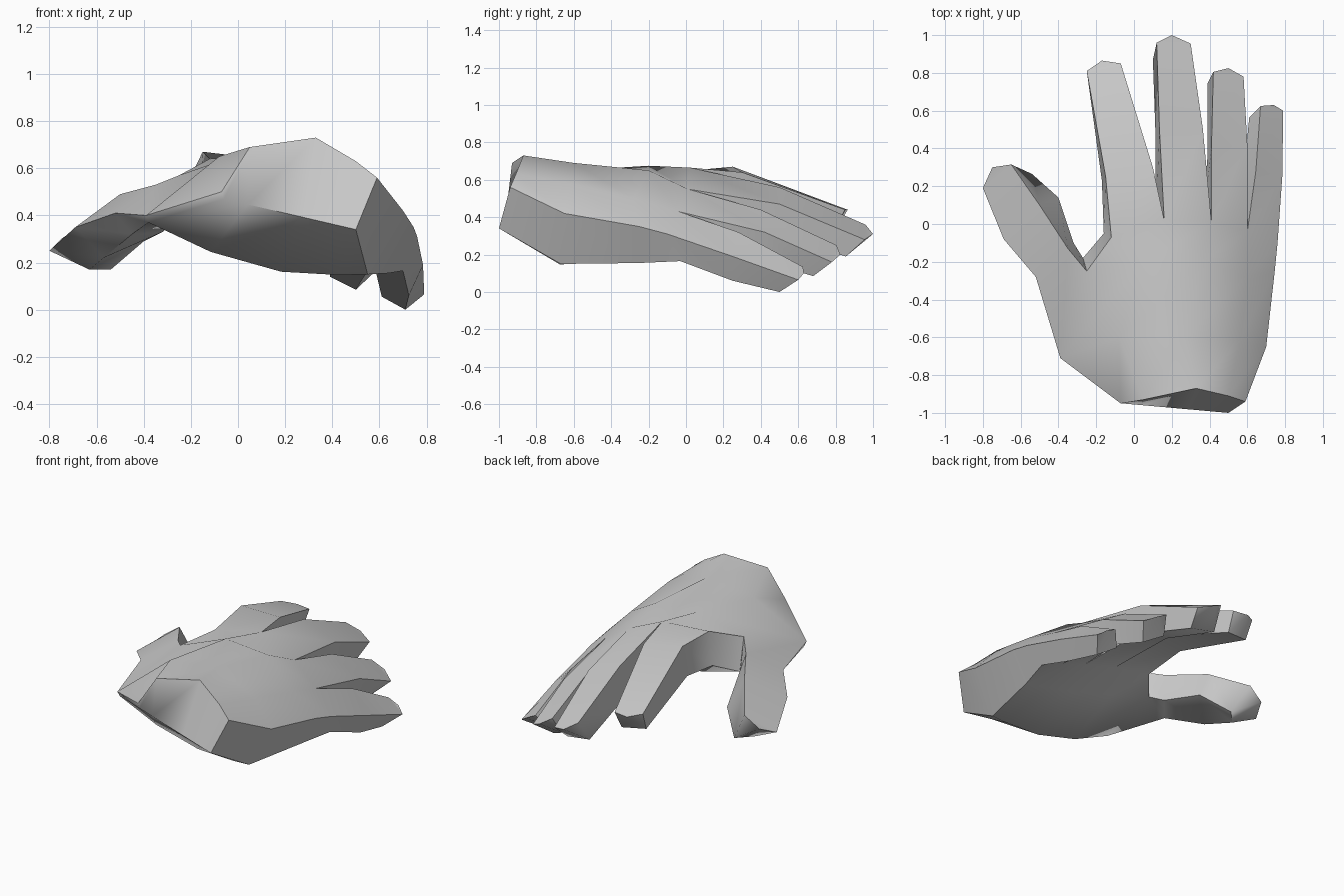
import bpy, bmesh, math
from mathutils import Vector

cube = bpy.data.objects.get("Cube")
if cube:
    bpy.data.objects.remove(cube, do_unlink=True)

# Single flat colour
grey = bpy.data.materials.new("plain_grey")
grey.use_nodes = True
colour = (.6, .6, .6, 1)
grey.diffuse_color = colour
grey.node_tree.nodes["Principled BSDF"].inputs["Base Color"].default_value = colour

bm = bmesh.new()


def ring_from_profile(back, palm_left, palm_right, sag=0):
    """Cross-section: a curved back line above a palm line that bows down by sag."""
    back = [Vector(p) for p in back]
    palm_left, palm_right = Vector(palm_left), Vector(palm_right)
    palm = []
    for p in back:
        along = (p.x - back[0].x) / (back[-1].x - back[0].x)
        bow = Vector((0, 0, -sag * math.sin(math.pi * along)))
        palm.append(palm_left.lerp(palm_right, along) + bow)
    return [bm.verts.new(p) for p in back], [bm.verts.new(p) for p in palm]


def section(left, right, drop_left, drop_right):
    """Four-cornered finger section, each underside corner dropped from its top corner."""
    left, right = Vector(left), Vector(right)
    corners = (left, right, right + Vector(drop_right), left + Vector(drop_left))
    return [bm.verts.new(c) for c in corners]


def bridge(first, second):
    count = len(first)
    for i in range(count):
        j = (i + 1) % count
        bm.faces.new((first[i], first[j], second[j], second[i]))


def digit(base, sections, tip):
    """Extrude a finger from four base vertices through its sections to a pointed tip."""
    previous = base
    for values in sections:
        current = section(*values)
        bridge(previous, current)
        previous = current
    point = bm.verts.new(tip)
    for i in range(len(previous)):
        bm.faces.new((previous[i], previous[(i + 1) % len(previous)], point))


# Palm cross-sections, from the wrist to the knuckles
wrist = ring_from_profile(
    [(-.07, -.95, .5), (.05, -.93, .69), (.33, -.87, .73), (.5, -.91, .63), (.59, -.94, .56)],
    (-.06, -.95, .47), (.5, -1, .34))
heel = ring_from_profile(
    [(-.39, -.71, .4), (-.08, -.6, .65), (.27, -.6, .69), (.56, -.62, .58), (.7, -.65, .42)],
    (-.38, -.7, .37), (.55, -.67, .15), sag=.08)
middle = ring_from_profile(
    [(-.25, -.25, .57), (.05, -.2, .675), (.36, -.2, .65), (.6, -.28, .5), (.745, -.25, .35)],
    (-.27, -.18, .37), (.64, -.25, .155), sag=.02)
knuckles = ring_from_profile(
    [(-.12, -.07, .64), (.16, .02, .665), (.41, .01, .55), (.6, -.04, .43), (.76, -.1, .31)],
    (-.16, -.05, .43), (.7, -.03, .165), sag=-.03)

# Palm skin; the thumb grows out of the open side between heel and middle
rings = [wrist, heel, middle, knuckles]
for (back_a, palm_a), (back_b, palm_b) in zip(rings, rings[1:]):
    for i in range(len(back_a) - 1):
        bm.faces.new((back_a[i], back_a[i + 1], back_b[i + 1], back_b[i]))
        bm.faces.new((palm_a[i + 1], palm_a[i], palm_b[i], palm_b[i + 1]))
    bm.faces.new((back_a[-1], palm_a[-1], palm_b[-1], back_b[-1]))
    if back_a is not heel[0]:
        bm.faces.new((palm_a[0], back_a[0], back_b[0], palm_b[0]))

# Wrist end
for i in range(len(wrist[0]) - 1):
    bm.faces.new((wrist[0][i + 1], wrist[0][i], wrist[1][i], wrist[1][i + 1]))

# Fingers: left and right top corners, then the drop to each underside corner
index_finger = (
    [((-.15, .25, .67), (.1, .3, .64), (-.02, -.02, -.2), (-.02, -.03, -.18)),
     ((-.25, .81, .46), (-.07, .85, .44), (.01, -.05, -.12), (-.01, -.06, -.12))],
    (-.17, .865, .44))
middle_finger = (
    [((.135, .5, .56), (.365, .5, .47), (-.02, -.06, -.2), (-.03, -.06, -.16)),
     ((.12, .96, .36), (.3, .955, .28), (-.02, -.09, -.14), (-.03, -.1, -.09))],
    (.2, 1, .31))
ring_finger = (
    [((.41, .4, .44), (.6, .42, .32), (-.02, -.03, -.16), (-.04, -.06, -.14)),
     ((.42, .805, .25), (.58, .78, .16), (-.03, -.06, -.11), (-.08, -.1, -.075))],
    (.5, .825, .2))
little_finger = (
    [((.645, .28, .32), (.785, .25, .19), (-.06, .02, -.16), (-.06, 0, -.13)),
     ((.67, .625, .135), (.79, .6, .065), (-.06, -.06, -.08), (-.08, -.1, -.065))],
    (.74, .63, .1))
fingers = [index_finger, middle_finger, ring_finger, little_finger]
for i, (sections, tip) in enumerate(fingers):
    back, palm = knuckles
    digit([back[i], back[i + 1], palm[i + 1], palm[i]], sections, tip)

# Thumb
digit(
    [heel[0][0], middle[0][0], middle[1][0], heel[1][0]],
    [((-.52, -.28, .41), (-.35, -.13, .53), (.05, .03, -.15), (.04, .03, -.09)),
     ((-.69, -.08, .35), (-.5, .1, .49), (.12, .06, -.13), (.1, .04, -.19)),
     ((-.8, .19, .25), (-.65, .315, .37), (.17, -.02, -.08), (.11, -.05, -.2))]
    and [((-.52, -.28, .41), (-.35, -.13, .53), (.07, .03, -.09), (.03, .03, -.2)),
         ((-.69, -.08, .35), (-.5, .1, .49), (.12, .06, -.13), (.1, .04, -.2)),
         ((-.8, .19, .25), (-.65, .315, .37), (.17, -.02, -.08), (.11, -.05, -.2))],
    (-.75, .3, .3))

bmesh.ops.recalc_face_normals(bm, faces=bm.faces)
mesh = bpy.data.meshes.new("hand")
bm.to_mesh(mesh)
bm.free()
mesh.materials.append(grey)
hand = bpy.data.objects.new("hand", mesh)
bpy.context.collection.objects.link(hand)

# Smooth back and palm, crisp finger edges
bpy.ops.object.select_all(action='DESELECT')
hand.select_set(True)
bpy.context.view_layer.objects.active = hand
bpy.ops.object.shade_smooth_by_angle(angle=math.radians(58))
